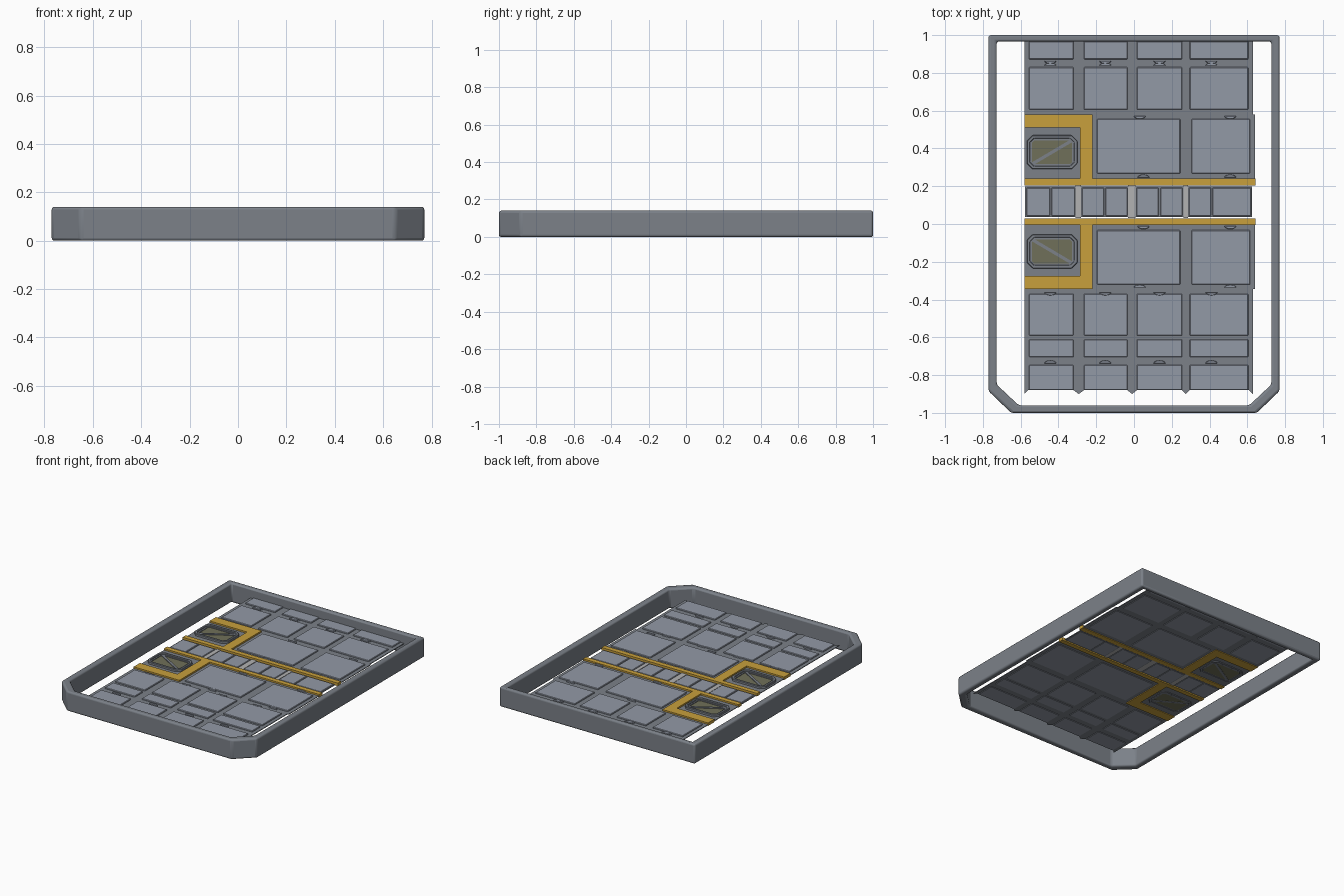
import bpy, bmesh, math
from mathutils import Matrix

if "Cube" in bpy.data.objects:
    bpy.data.objects.remove(bpy.data.objects["Cube"])


def mat(name, rgb):
    m = bpy.data.materials.new(name)
    m.diffuse_color = (*rgb, 1)
    m.use_nodes = True
    m.node_tree.nodes["Principled BSDF"].inputs["Base Color"].default_value = m.diffuse_color
    return m


STEEL = mat("steel", (0.20, 0.22, 0.25))
PLATE = mat("plate", (0.29, 0.32, 0.38))
PALE = mat("pale", (0.45, 0.45, 0.45))
GOLD = mat("gold", (0.58, 0.35, 0.045))
OLIVE = mat("olive", (0.16, 0.16, 0.10))


def finish(name, bm, material, bevel=0, segments=1):
    bmesh.ops.recalc_face_normals(bm, faces=bm.faces)
    me = bpy.data.meshes.new(name)
    bm.to_mesh(me)
    bm.free()
    ob = bpy.data.objects.new(name, me)
    bpy.context.collection.objects.link(ob)
    me.materials.append(material)
    if bevel:
        b = ob.modifiers.new("bevel", 'BEVEL')
        b.width, b.segments, b.limit_method = bevel, segments, 'ANGLE'
    return ob


def prisms(name, polys, z0, z1, material, bevel=0):
    """Several flat outlines extruded upward, as one object."""
    bm = bmesh.new()
    for pts in polys:
        lo = [bm.verts.new((x, y, z0)) for x, y in pts]
        hi = [bm.verts.new((x, y, z1)) for x, y in pts]
        bm.faces.new(lo)
        bm.faces.new(hi)
        for i in range(len(pts)):
            j = (i + 1) % len(pts)
            bm.faces.new((lo[i], lo[j], hi[j], hi[i]))
    return finish(name, bm, material, bevel)


def ring(name, outer, inner, z0, z1, material, bevel, segments=1):
    """Closed band between two outlines with equal point counts."""
    bm = bmesh.new()
    loops = [[bm.verts.new((x, y, z)) for x, y in pts]
             for pts, z in ((outer, z0), (outer, z1), (inner, z1), (inner, z0))]
    n = len(outer)
    for k in range(4):
        a, b = loops[k], loops[(k + 1) % 4]
        for i in range(n):
            j = (i + 1) % n
            bm.faces.new((a[i], a[j], b[j], b[i]))
    return finish(name, bm, material, bevel, segments)


def rect(x0, x1, y0, y1):
    return [(x0, y0), (x1, y0), (x1, y1), (x0, y1)]


def octagon(x0, x1, y0, y1, c):
    return [(x0 + c, y0), (x1 - c, y0), (x1, y0 + c), (x1, y1 - c),
            (x1 - c, y1), (x0 + c, y1), (x0, y1 - c), (x0, y0 + c)]


def flip(polys):
    """Mirror outlines across the centre line of the middle channel."""
    return [[(x, 0.235 - y) for x, y in p] for p in polys]


# Outer frame with two cut front corners
rim = ring("outer_frame",
           [(-.77, 1), (-.77, -.885), (-.65, -1), (.65, -1), (.77, -.885), (.77, 1)],
           [(-.727, .967), (-.727, -.85), (-.61, -.96), (.61, -.96), (.727, -.85), (.727, .967)],
           0, .14, STEEL, .012, 3)
bpy.context.view_layer.objects.active = rim
rim.select_set(True)
bpy.ops.object.shade_smooth_by_angle(angle=math.radians(30))

# Thin deck base seen in the grooves, with pointed rail ends at the front
rails = [(-.58, -.555), (-.32, -.265), (-.035, .015), (.255, .295), (.605, .635)]
mid_base = [rect(-.22, .64, .24, .58), rect(-.58, -.285, .24, .51)]
prisms("deck_base",
       [rect(-.58, .63, .58, .97), rect(-.58, .63, -.88, -.345)] + mid_base + flip(mid_base),
       .067, .072, STEEL)
tips = [[(a, -.88), (b, -.88), ((a + b) / 2, -.9)] for a, b in rails[1:4]]
tips += [[(-.58, -.88), (-.56, -.88), (-.58, -.9)], [(.61, -.88), (.63, -.88), (.63, -.9)]]
prisms("rail_tips", tips, .067, .072, STEEL)

# Floor panels
cols = [(a[1], b[0]) for a, b in zip(rails, rails[1:])]
rows = [(.872, .967), (.605, .83), (-.59, -.37), (-.705, -.612), (-.88, -.747)]
prisms("outer_panels", [rect(*c, *r) for c in cols for r in rows], .064, .08, PLATE, .003)
big = [rect(-.195, .245, .268, .555), rect(.305, .615, .268, .555)]
prisms("large_panels", big + flip(big), .064, .08, PLATE, .003)

# Gold markings
gold = [rect(-.58, .643, .205, .24), rect(-.285, -.22, .24, .51), rect(-.58, -.22, .51, .58)]
prisms("gold_markings", gold + flip(gold), .062, .083, GOLD)

# Middle channel: small paired panels over pale cross strips
pairs = [(-.57, -.44, -.313), (-.275, -.155, -.035), (.012, .135, .257), (.29, .412, .62)]
small = []
for a, m, b in pairs:
    small += [rect(a, m - .004, .043, .192), rect(m + .004, b, .043, .192)]
prisms("channel_panels", small, .064, .077, PLATE, .003)
prisms("channel_backing", [rect(a - .006, b + .005, .036, .199) for a, _, b in pairs],
       .066, .071, STEEL)
prisms("channel_strips", [rect(a[2] + .004, b[0] - .005, .032, .203)
                          for a, b in zip(pairs, pairs[1:])], .066, .073, PALE)

# Two hatches: raised rim, inner rim, dark window and a diagonal bar
for side in (0, 1):
    f = (lambda p: flip([p])[0]) if side else (lambda p: p)
    tag = "front" if side else "back"
    ring(tag + "_hatch_rim", f(octagon(-.567, -.3, .29, .47, .03)),
         f(octagon(-.55, -.317, .307, .453, .022)), .063, .088, STEEL, .003)
    ring(tag + "_hatch_inner_rim", f(octagon(-.55, -.317, .307, .453, .022)),
         f(octagon(-.54, -.327, .317, .443, .012)), .065, .08, STEEL, 0)
    prisms(tag + "_hatch_window", [f(rect(-.542, -.325, .315, .445))], .065, .075, OLIVE)
    prisms(tag + "_hatch_bar", [f([(-.54, .317), (-.524, .317), (-.327, .433),
                                   (-.327, .443), (-.343, .443), (-.54, .327)])],
           .063, .08, STEEL)


# Small rounded finger tabs in the grooves
def tab(x, y, d):
    arc = [(x + .032 * math.cos(math.pi * i / 6),
            y + d * .016 * math.sin(math.pi * i / 6)) for i in range(7)]
    return arc


centres = (-.443, -.152, .135, .41)
tabs = [tab(x, y, d) for x in centres
        for y, d in ((.864, -1), (.838, 1), (-.362, -1), (-.738, 1))]
inner = [tab(.03, .572, -1), tab(.51, .572, -1), tab(.05, .246, 1), tab(.51, .246, 1)]
prisms("finger_tabs", tabs + inner + flip(inner), .07, .083, PLATE, .002)
